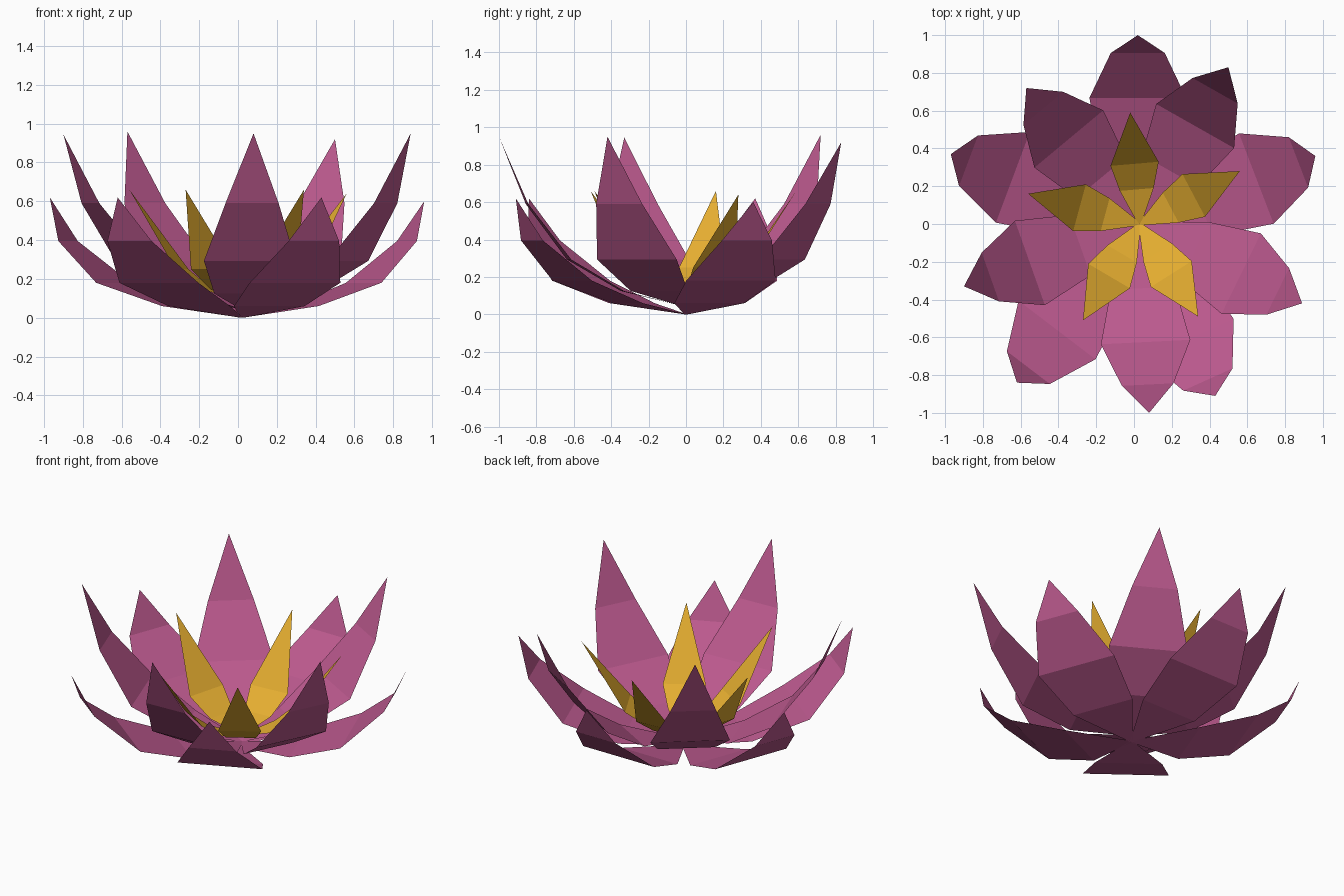
import bpy
from mathutils import Vector

if "Cube" in bpy.data.objects:
    bpy.data.objects.remove(bpy.data.objects["Cube"])


def material(name, color):
    m = bpy.data.materials.new(name)
    m.diffuse_color = (*color, 1)
    m.use_nodes = True
    m.node_tree.nodes["Principled BSDF"].inputs["Base Color"].default_value = m.diffuse_color
    return m


PINK = material("petal_pink", (0.50, 0.10, 0.27))
GOLD = material("stamen_gold", (0.78, 0.42, 0.03))


def petal(name, base, tip, rows, mat):
    """Single-sheet folded petal: rows of (fraction of length, half width, height), then a point."""
    base, tip = Vector(base), Vector(tip)
    axis = Vector((tip.x - base.x, tip.y - base.y, 0))
    left = Vector((-axis.y, axis.x, 0)).normalized()
    verts = []
    for frac, half, z in rows:
        mid = Vector((base.x, base.y, z)) + axis * frac
        verts += [mid - left * half, mid + left * half]
    verts.append(tip)
    n = len(rows)
    faces = [(2*i, 2*i + 2, 2*i + 3, 2*i + 1) for i in range(n - 1)]
    faces.append((2*n - 2, 2*n, 2*n - 1))
    mesh = bpy.data.meshes.new(name)
    mesh.from_pydata(verts, [], faces)
    mesh.materials.append(mat)
    bpy.context.collection.objects.link(bpy.data.objects.new(name, mesh))


# Wide, low outer ring
low_rows = [(0, .01, 0), (.345, .20, .06), (.668, .256, .18), (.905, .143, .395)]
low_tips = [(.96, .36, .60), (.02, 1.0, .61), (-.97, .37, .62),
            (-.62, -.84, .62), (.43, -.91, .62)]
# Upright middle ring
tall_rows = [(0, .01, .04), (.34, .17, .125), (.625, .237, .293), (.85, .137, .59)]
tall_tips = [(.89, -.42, .95), (.50, .83, .92), (-.57, .72, .96),
             (-.90, -.33, .945), (.08, -1.0, .95)]
# Small golden heart
gold_rows = [(0, .008, .08), (.31, .09, .145), (.54, .128, .25)]
gold_tips = [(.56, .28, .64), (-.02, .59, .66), (-.56, .16, .66),
             (-.27, -.51, .66), (.34, -.49, .66)]

for ring, base, tips, rows, mat in (
        ("outer_petal", (.02, 0, 0), low_tips, low_rows, PINK),
        ("middle_petal", (.03, 0, 0), tall_tips, tall_rows, PINK),
        ("inner_petal", (.03, 0, 0), gold_tips, gold_rows, GOLD)):
    for i, tip in enumerate(tips):
        petal(f"{ring}_{i + 1}", base, tip, rows, mat)
